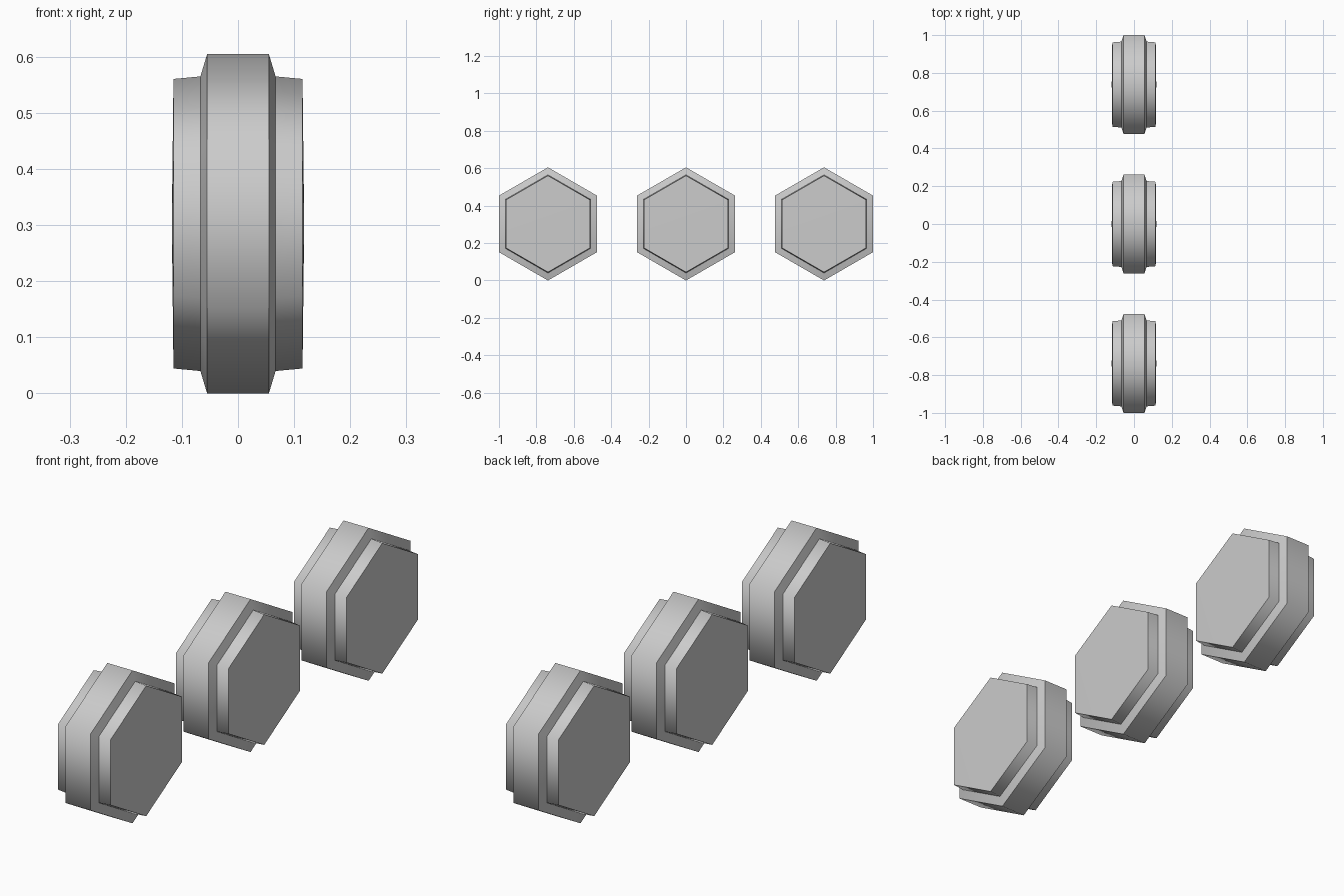
import bpy, bmesh, math

cube = bpy.data.objects.get("Cube")
if cube:
    bpy.data.objects.remove(cube, do_unlink=True)

GREY = (0.6, 0.6, 0.6, 1)
grey = bpy.data.materials.new("plain_grey")
grey.use_nodes = True
grey.diffuse_color = GREY
grey.node_tree.nodes["Principled BSDF"].inputs["Base Color"].default_value = GREY

SIDES = 6
RADIUS = 0.3025
SPACING = 0.738
HUB_X = 0.118
# half profile as (x, radius): band edge, bevel foot, cap rim
HALF = [(0.055, RADIUS), (0.067, 0.2625), (0.115, 0.258)]
PROFILE = [(-x, r) for x, r in reversed(HALF)] + HALF


def hex_wheel(name, y):
    """Six-sided stepped wheel around the x axis with slightly domed caps."""
    bm = bmesh.new()
    rings = []
    for x, r in PROFILE:
        angles = [math.tau * i / SIDES for i in range(SIDES)]
        rings.append([bm.verts.new((x, r * math.sin(a), r * math.cos(a))) for a in angles])
    # band, bevels and rims
    for a, b in zip(rings, rings[1:]):
        for i in range(SIDES):
            j = (i + 1) % SIDES
            bm.faces.new((a[i], a[j], b[j], b[i]))
    # caps
    for ring, x in ((rings[0], -HUB_X), (rings[-1], HUB_X)):
        hub = bm.verts.new((x, 0, 0))
        for i in range(SIDES):
            bm.faces.new((ring[i], ring[(i + 1) % SIDES], hub))
    bmesh.ops.recalc_face_normals(bm, faces=bm.faces)
    mesh = bpy.data.meshes.new(name)
    bm.to_mesh(mesh)
    bm.free()
    mesh.materials.append(grey)
    wheel = bpy.data.objects.new(name, mesh)
    wheel.location = (0, y, RADIUS)
    bpy.context.collection.objects.link(wheel)
    return wheel


bpy.ops.object.select_all(action='DESELECT')
for label, y in (("front", -SPACING), ("middle", 0), ("rear", SPACING)):
    wheel = hex_wheel(label + "_wheel", y)
    wheel.select_set(True)
    bpy.context.view_layer.objects.active = wheel

# facets blend around each wheel, steps stay crisp
bpy.ops.object.shade_smooth_by_angle(angle=math.radians(63))
